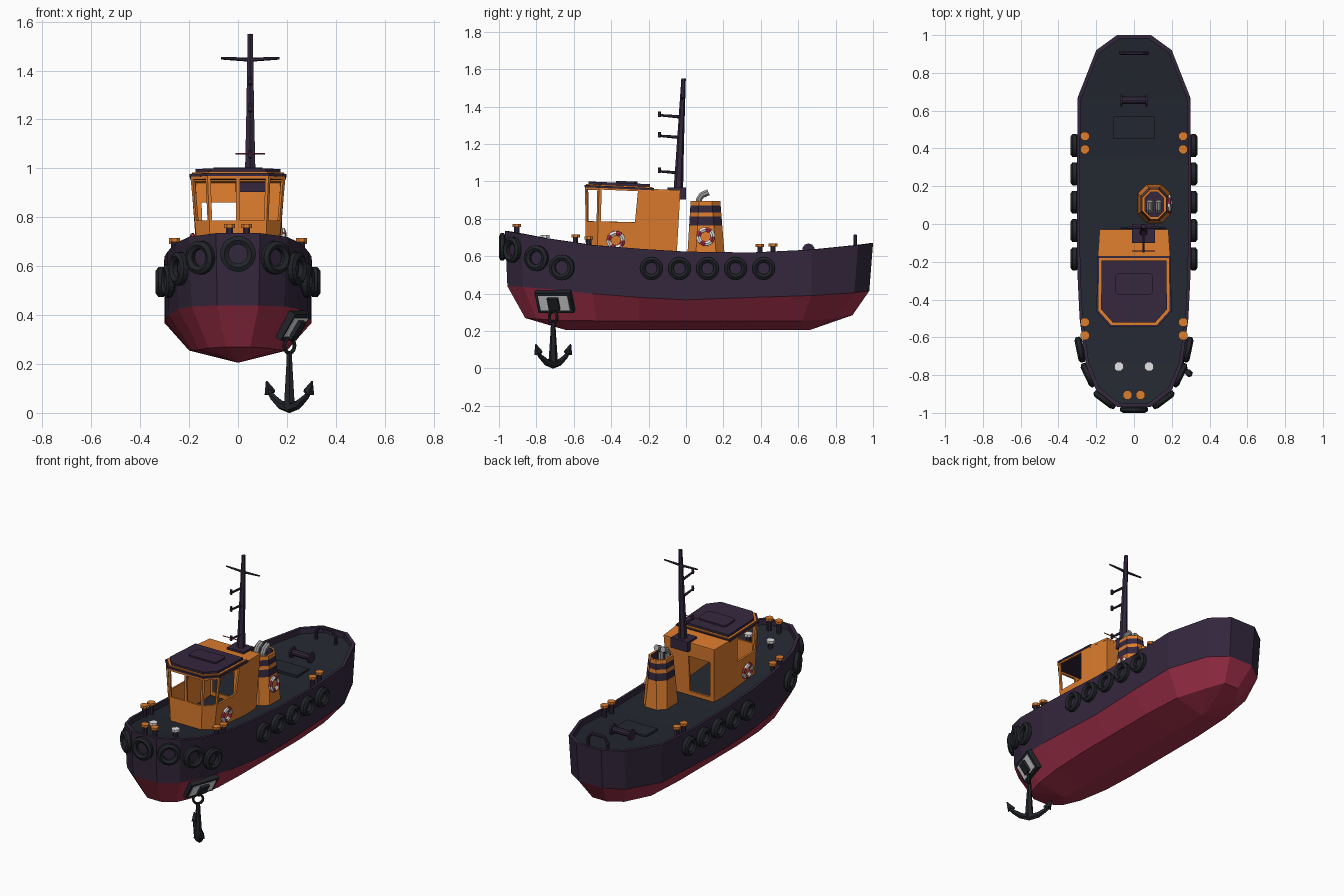
import bpy, bmesh, math
from mathutils import Vector, Matrix

if "Cube" in bpy.data.objects:
    bpy.data.objects.remove(bpy.data.objects["Cube"])

def mat(name, r, g, b):
    m = bpy.data.materials.new(name)
    lin = [((c + .055) / 1.055) ** 2.4 if c > .04 else c / 12.92 for c in (r, g, b)]
    m.diffuse_color = (*lin, 1)
    m.use_nodes = True
    m.node_tree.nodes["Principled BSDF"].inputs["Base Color"].default_value = m.diffuse_color
    return m

PURPLE = mat("dark_purple", .205, .155, .24)
DECK = mat("deck_slate", .14, .155, .19)
RED = mat("hull_red", .64, .19, .29)
ORANGE = mat("orange", .87, .49, .18)
BLACK = mat("rubber_black", .13, .14, .16)
WHITE = mat("white", .9, .9, .9)
GREY = mat("pipe_grey", .62, .62, .62)

def finish(name, bm, mats):
    bmesh.ops.remove_doubles(bm, verts=bm.verts, dist=1e-5)
    bmesh.ops.recalc_face_normals(bm, faces=bm.faces)
    me = bpy.data.meshes.new(name)
    bm.to_mesh(me)
    bm.free()
    for m in mats:
        me.materials.append(m)
    ob = bpy.data.objects.new(name, me)
    bpy.context.collection.objects.link(ob)
    return ob

def loft(name, loops, mats, rule=None, caps=True, close=False, strips=None):
    """Skin a list of point loops; rule(i, j) picks the material of each face."""
    bm = bmesh.new()
    vs = [[bm.verts.new(p) for p in lp] for lp in loops]
    n = len(vs[0])
    for i in range(len(vs) if close else len(vs) - 1):
        a, b = vs[i], vs[(i + 1) % len(vs)]
        for j in range(n):
            f = bm.faces.new((a[j], a[(j + 1) % n], b[(j + 1) % n], b[j]))
            f.material_index = rule(i, j) if rule else 0
    if strips is not None:      # close the last loop with cross strips
        for j in range(n // 2 - 1):
            L = vs[-1]
            bm.faces.new((L[j], L[j + 1], L[n - 2 - j], L[n - 1 - j])).material_index = strips
    elif caps and not close:
        bm.faces.new(vs[0][::-1])
        bm.faces.new(vs[-1]).material_index = rule(len(vs) - 2, 0) if rule else 0
    return finish(name, bm, mats)

def tube(name, pts, radii, m, n=8):
    pts = [Vector(p) for p in pts]
    loops, q, prev = [], None, None
    for i, p in enumerate(pts):
        t = (pts[min(i + 1, len(pts) - 1)] - pts[max(i - 1, 0)]).normalized()
        q = t.to_track_quat('Z', 'Y') if q is None else prev.rotation_difference(t) @ q
        prev = t
        r = radii[i] if isinstance(radii, (list, tuple)) else radii
        loops.append([p + q @ Vector((r * math.cos(a), r * math.sin(a), 0))
                      for a in [2 * math.pi * (j + .5) / n for j in range(n)]])
    return loft(name, loops, [m])

def ring(name, loc, axis, R, rr, ra, mats, seg=20, n=6, rule=None):
    q = Vector(axis).to_track_quat('Z', 'Y')
    loops = []
    for i in range(seg):
        a = 2 * math.pi * i / seg
        loops.append([Vector(loc) + q @ Vector(((R + rr * math.cos(b)) * math.cos(a),
                      (R + rr * math.cos(b)) * math.sin(a), ra * math.sin(b)))
                      for b in [2 * math.pi * (j + .5) / n for j in range(n)]])
    return loft(name, loops, mats, rule, close=True)

def box(name, c, s, m, M=None):
    bm = bmesh.new()
    bmesh.ops.create_cube(bm, size=1, matrix=(M or Matrix.Translation(c)) @ Matrix.Diagonal((*s, 1)))
    return finish(name, bm, [m])

# Hull stations: rim xyz, waterline xyz, chine xyz
ST = [(.09, -.968, .735, .085, -.955, .44, .05, -.86, .27),
      (.20, -.88, .72, .19, -.87, .435, .12, -.80, .265),
      (.255, -.745, .695, .245, -.735, .425, .16, -.68, .258),
      (.288, -.5, .66, .285, -.5, .40, .19, -.48, .255),
      (.30, -.25, .64, .298, -.25, .38, .20, -.25, .255),
      (.302, 0, .625, .30, 0, .367, .20, 0, .255),
      (.302, .35, .62, .30, .35, .38, .20, .35, .255),
      (.298, .67, .635, .295, .67, .39, .185, .62, .255),
      (.20, .92, .66, .195, .90, .405, .115, .80, .265),
      (.09, 1.0, .67, .085, .98, .415, .05, .89, .285)]

def both(pts):
    return list(pts) + [(-x, y, z) for x, y, z in reversed(pts)]

def deck_z(y):
    for a, b in zip(ST, ST[1:]):
        if y <= b[1]:
            return a[2] + (b[2] - a[2]) * (y - a[1]) / (b[1] - a[1]) - .035

hull = [both([(0, max(-.64, min(.66, s[7])), .205) for s in ST])]
hull += [both([s[k:k + 3] for s in ST]) for k in (6, 3, 0)]
hull += [both([(s[0] - .016, s[1] * .983, s[2] - d) for s in ST]) for d in (0, .035)]
loft("hull", hull, [RED, PURPLE, DECK], lambda i, j: int(i > 1), strips=2)

# Tyre fenders
tyre = 0
for s in (1, -1):
    for k in range(5):
        ring("side_tyre", (s * .315, -.185 + .15 * k, .535), (s, 0, 0), .046, .017, .022, [BLACK])
    for x, y, z, ax, ay in ((.155, -.93, .635, .6, -.8), (.242, -.8, .59, .9, -.43), (.285, -.665, .54, .98, -.2)):
        ring("bow_tyre", (s * x, y, z), (s * ax, ay, 0), .052, .019, .02, [BLACK])
ring("centre_bow_tyre", (0, -.982, .65), (0, -1, 0), .056, .02, .018, [BLACK])

# Wheelhouse walls: panels with openings, given thickness
def top_z(y):
    return .975 - .045 * (y + .54)

bm = bmesh.new()
def panel(a, b, hole=None):
    (x0, X0, y0, Y0), (x1, X1, y1, Y1) = a, b
    A, B = Vector((x0, y0, .6)), Vector((x1, y1, .6))
    D, C = Vector((X0, Y0, top_z(Y0))), Vector((X1, Y1, top_z(Y1)))
    P = lambda u, v: bm.verts.new((A.lerp(B, u)).lerp(D.lerp(C, u), v))
    o = [P(0, 0), P(1, 0), P(1, 1), P(0, 1)]
    if not hole:
        bm.faces.new(o)
        return
    u0, u1, v0, v1, ub = hole
    h = [P(u0, v0), P(ub, v0), P(u1, v1), P(u0, v1)]
    for i in range(4):
        bm.faces.new((o[i], o[(i + 1) % 4], h[(i + 1) % 4], h[i]))

for s in (1, -1):
    c = [(0, 0, -.535, -.54), (s * .11, s * .125, -.535, -.54), (s * .16, s * .195, -.475, -.465),
         (s * .165, s * .192, -.18, -.18), (s * .165, s * .182, -.05, -.03)]
    panel(c[0], c[1], (.07, .9, .5, .95, .9))
    panel(c[1], c[2], (.12, .88, .5, .95, .88))
    panel(c[2], c[3], (.05, .73, .5, .96, .68))
    panel(c[3], c[4])
panel((-.165, -.182, -.05, -.03), (.165, .182, -.05, -.03), (.08, .52, .08, .74, .52))
walls = finish("wheelhouse_walls", bm, [ORANGE])
sol = walls.modifiers.new("thickness", 'SOLIDIFY')
sol.thickness = .012
sol.offset = -1

# Roof: rear cap, eave, trim and raised slab
def roof(name, k, z0, z1, m, pts, cy=-.355):
    base = both([(x * k, cy + (y - cy) * k, 0) for x, y in pts])
    loft(name, [[(x, y, top_z(y) + z) for x, y, _ in base] for z in (z0, z1)], [m])

front = ((.128, -.543), (.198, -.465), (.195, -.17))
roof("rear_roof", 1, -.012, .001, ORANGE, ((.192, -.18), (.182, -.03)), -.1)
roof("roof_eave", 1, -.006, .006, PURPLE, front)
roof("roof_trim", .95, .006, .012, ORANGE, front)
roof("roof_slab", .88, .004, .026, PURPLE, front)
roof("roof_hatch", 1, .02, .036, PURPLE, ((.085, -.375), (.1, -.36), (.1, -.275), (.085, -.26)))

# Mast with crossbar and lamp arms
box("mast_bracket", (.05, -.05, .935), (.12, .1, .065), PURPLE)
tube("mast", [(.05, -.042, .93), (.05, -.03, 1.2), (.05, -.013, 1.55)], [.026, .019, .012], PURPLE, 6)
tube("mast_crossbar", [(-.07, -.02, 1.45), (.05, -.02, 1.445), (.17, -.02, 1.45)], [.005, .009, .005], PURPLE, 6)
for z in (1.05, 1.24, 1.35):
    tube("mast_arm", [(.05, -.03, z - .005), (.05, -.15, z + .005)], [.009, .006], PURPLE, 6)
    tube("mast_lamp", [(.05, -.142, z - .005), (.05, -.142, z + .025)], .008, PURPLE, 6)
tube("lower_crossbar", [(-.01, -.142, 1.06), (.11, -.142, 1.06)], .003, RED, 6)

# Funnel with dark bands and recessed top
def octagon(z, hx, hy, c=.045):
    f = [(hx, hy - c), (hx - c, hy), (c - hx, hy), (-hx, hy - c),
         (-hx, c - hy), (c - hx, -hy), (hx - c, -hy), (hx, c - hy)]
    cy = .107 - .01 * (z - .6)
    return [(.107 + x, cy + y, z) for x, y in f]

lv = [(z, .085 - .07 * (z - .6), .1 - .07 * (z - .6)) for z in (.58, .765, .812, .835, .872, .895)]
fl = [octagon(*l) for l in lv] + [octagon(.895, .05, .065, .03), octagon(.85, .05, .065, .03)]
loft("funnel", fl, [ORANGE, PURPLE], lambda i, j: int(i in (1, 3, 6)))
for x in (.083, .13):
    tube("exhaust_pipe", [(x, .07, .85), (x, .07, .905), (x, .085, .927), (x, .12, .942)], .018, GREY, 8)

# Life rings
for x, y, z, ax in ((.182, -.375, .685, 1), (-.182, -.375, .685, -1), (.188, .105, .705, 1)):
    ring("life_ring", (x, y, z), (ax, 0, .08 if x > .185 else -.1), .038, .014, .012, [RED, WHITE], 24, 6,
         lambda i, j: int(i % 6 < 3))

# Bollards and deck vents
def post(name, x, y, h, r, m):
    z = deck_z(y)
    tube(name + "_stem", [(x, y, z), (x, y, z + h)], r * .6, PURPLE)
    tube(name + "_cap", [(x, y, z + h - .003), (x, y, z + h + .013)], r, m)

for s in (1, -1):
    for y in (.465, .395, -.52, -.59):
        post("bollard", s * .26, y, .065, .025, ORANGE)
    post("bow_bollard", s * .035, -.905, .07, .025, ORANGE)
    post("deck_vent", s * .08, -.755, .04, .026, WHITE)

# Aft deck: hatch, winch and towing arch
z = deck_z(.51)
box("deck_hatch", (0, .51, z + .006), (.22, .12, .016), DECK)
z = deck_z(.655) + .035
tube("winch_drum", [(-.065, .655, z), (.065, .655, z)], .02, PURPLE, 10)
for s in (1, -1):
    tube("winch_flange", [(s * .06, .655, z), (s * .072, .655, z)], .034, PURPLE, 10)
z = deck_z(.9)
tube("towing_arch", [(-.07, .905, z - .01), (-.07, .905, z + .05), (-.045, .905, z + .085), (.045, .905, z + .085),
                     (.07, .905, z + .05), (.07, .905, z - .01)], .01, PURPLE, 8)

# Anchor pocket on the starboard bow, aligned to the hull side
n = Vector((.8, -.28, -.52)).normalized()
t = Vector((.28, .8, 0)).normalized()
R = Matrix((t, n.cross(t), n)).transposed().to_4x4()
at = lambda d: Matrix.Translation(Vector((.222, -.70, .36)) + n * d) @ R
box("anchor_pocket_frame", None, (.2, .125, .03), BLACK, at(.004))
box("anchor_pocket_plate", None, (.165, .09, .008), WHITE, at(.018))
box("anchor_pocket_block", None, (.06, .07, .025), BLACK, at(.026))

# Anchor: ring, shank, curved arms and flukes
ax, ay = .21, -.71
d = Vector((.707, -.707, 0))
b = Vector((ax, ay, 0))
tube("anchor_chain", [(.235, -.715, .36), (.215, -.71, .3)], .012, BLACK, 6)
ring("anchor_ring", (ax, ay, .275), d, .03, .008, .008, [BLACK], 12)
tube("anchor_shank", [(ax, ay, .25), (ax, ay, .2), (ax, ay, .02)], [.012, .014, .026], BLACK, 6)
up = lambda k, h: b + d * k + Vector((0, 0, h))
tube("anchor_arms", [up(k * .125, .021 + .075 * k * k) for k in (-1, -.75, -.4, 0, .4, .75, 1)],
     [.008, .014, .019, .022, .019, .014, .008], BLACK, 6)
for s in (1, -1):
    tube("anchor_fluke", [up(s * .085, .088), up(s * .115, .085), up(s * .132, .13)], [.004, .024, .003], BLACK, 4)
